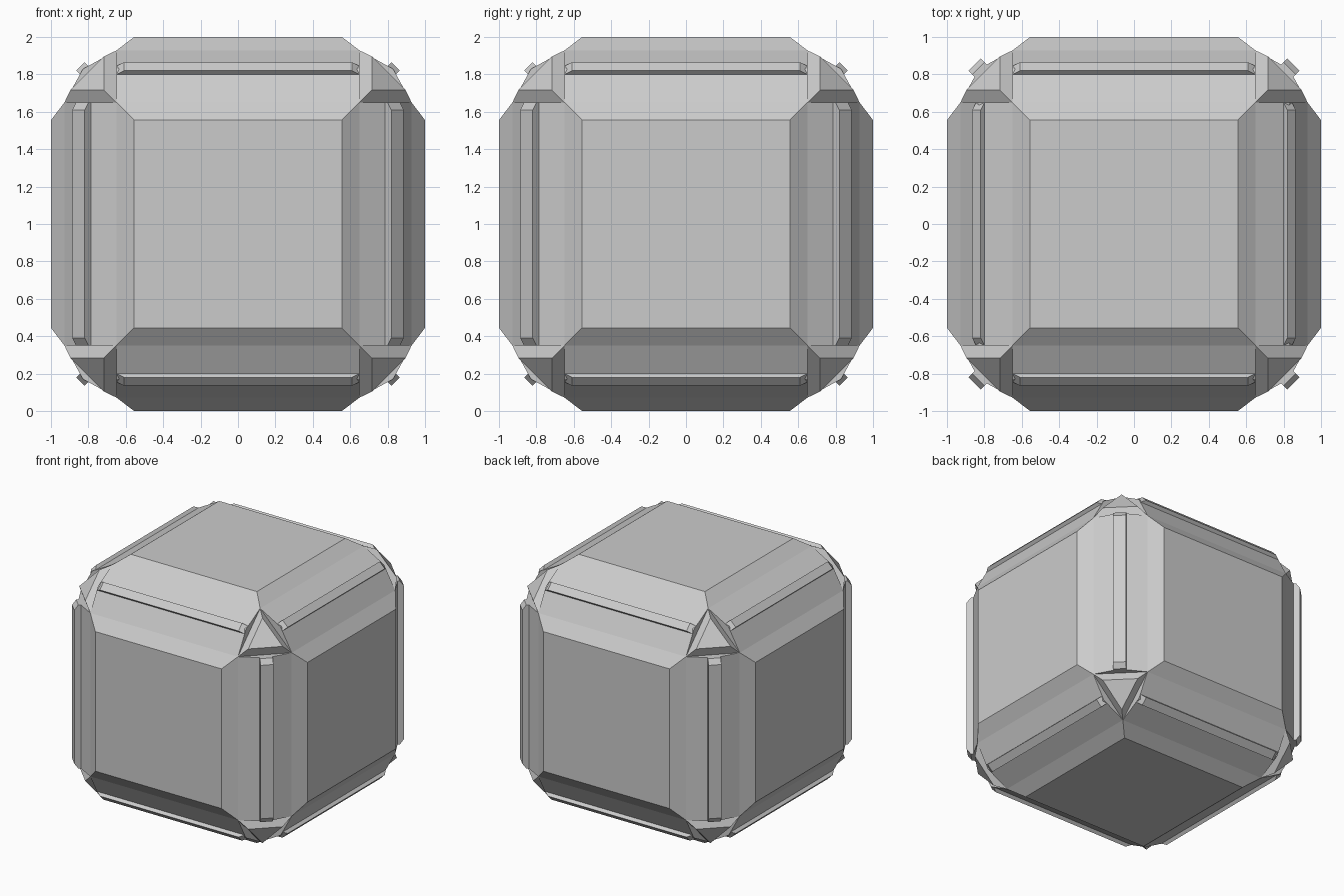
import bpy, bmesh, math
from itertools import product
from mathutils import Vector

if "Cube" in bpy.data.objects:
    bpy.data.objects.remove(bpy.data.objects["Cube"])

UP = Vector((0, 0, 1))


def hull(name, groups):
    """One object made from a convex solid per group of points."""
    mesh = bpy.data.meshes.new(name)
    total = bmesh.new()
    for pts in groups:
        bm = bmesh.new()
        for p in pts:
            bm.verts.new(Vector(p) + UP)
        bmesh.ops.convex_hull(bm, input=bm.verts[:])
        bmesh.ops.dissolve_limit(bm, angle_limit=math.radians(0.5),
                                 verts=bm.verts[:], edges=bm.edges[:])
        bmesh.ops.recalc_face_normals(bm, faces=bm.faces[:])
        part = bpy.data.meshes.new("part")
        bm.to_mesh(part)
        bm.free()
        total.from_mesh(part)
        bpy.data.meshes.remove(part)
    total.to_mesh(mesh)
    total.free()
    obj = bpy.data.objects.new(name, mesh)
    bpy.context.collection.objects.link(obj)
    return obj


def trio(a, b):
    """The three points with one coordinate b and the others a."""
    return [(b, a, a), (a, b, a), (a, a, b)]


def signed(pts, s):
    return [tuple(c * k for c, k in zip(p, s)) for p in pts]


def along(axis, su, sv, pts):
    """Map (u, v, length) points onto a cube edge parallel to axis."""
    out = []
    for u, v, l in pts:
        p = [0, 0, 0]
        p[axis] = l
        p[(axis + 1) % 3] = u * su
        p[(axis + 2) % 3] = v * sv
        out.append(p)
    return out


def strip(r, w):
    """Raised strip with sloping ends; r is outer distance, w half width."""
    pts = []
    for rad, length in ((r, 0.61), (r - 0.029, 0.65), (1.11, 0.65)):
        for side, end in product((-w, w), (-length, length)):
            q = math.sqrt(0.5)
            pts.append(((rad + side) * q, (rad - side) * q, end))
    return pts


signs = list(product((-1, 1), repeat=3))
sides = list(product((-1, 1), repeat=2))

# Main chamfered block
hull("block_body", [[p for s in signs
                     for p in signed(trio(0.555, 1.0) + trio(0.65, 0.928), s)]])

# Low roof-shaped rail on every chamfer
roof = [(u, v, l) for u, v in ((0.65, 0.928), (0.829, 0.829), (0.928, 0.65))
        for l in (-0.65, 0.65)]
hull("edge_rails", [along(a, su, sv, roof) for a in range(3) for su, sv in sides])

# Raised strips: wider on upright edges
hull("upright_strips", [along(2, su, sv, strip(1.206, 0.047)) for su, sv in sides])
hull("level_strips", [along(a, su, sv, strip(1.191, 0.032))
                      for a in (0, 1) for su, sv in sides])

# Flared triangular corner caps
hull("corner_caps", [signed(trio(0.65, 0.928) + trio(0.717, 0.895), s) for s in signs])
